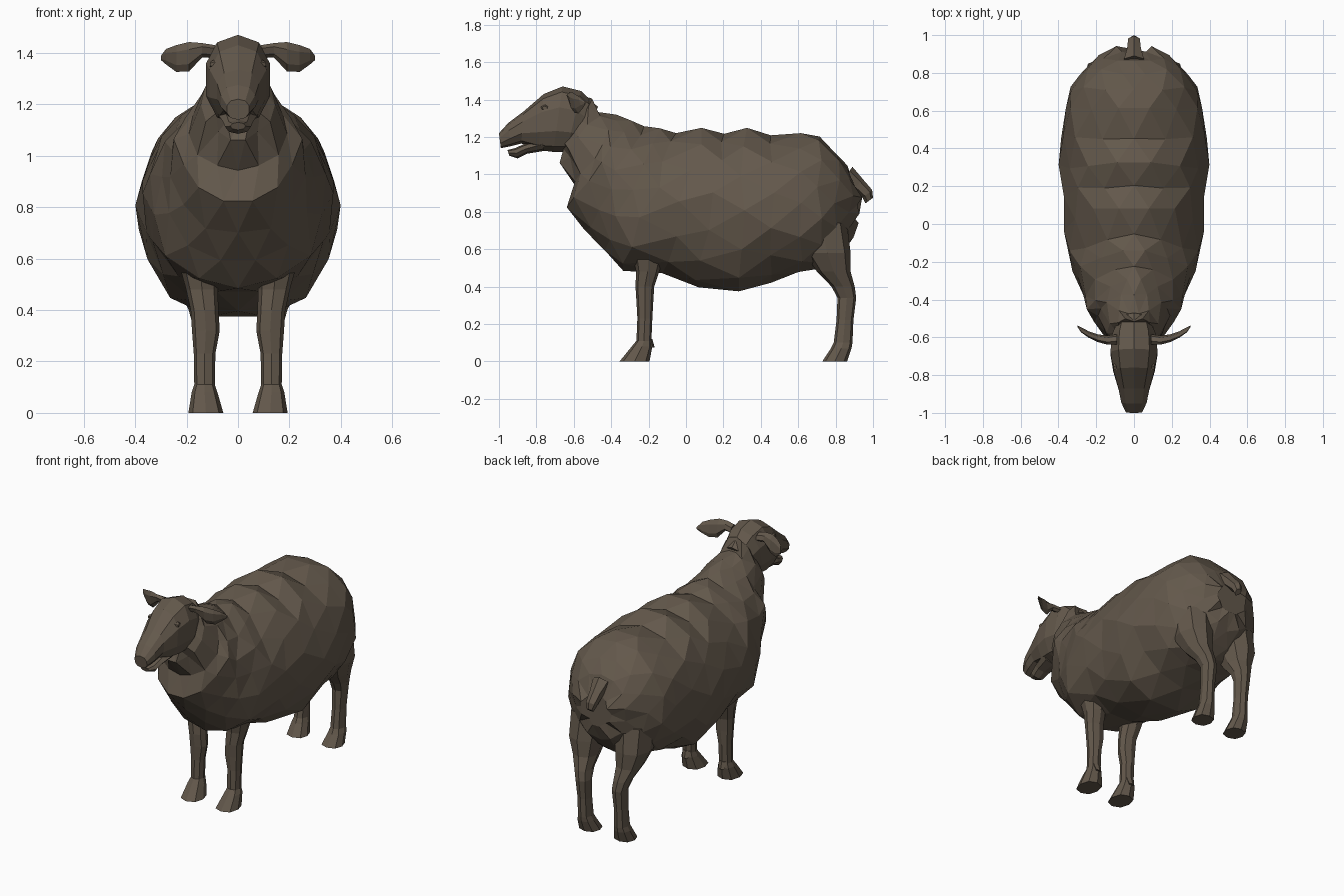
import bpy, bmesh, math, random
from mathutils import Vector as V

random.seed(5)
mat = bpy.data.materials.new("dark brown wool")
mat.diffuse_color = (0.125, 0.098, 0.071, 1)


def loft(name, rings, n, power=2.0, jitter=0.0, mirror=False, start_cap=True):
    """Skin rings of (centre, side vector, up vector[, upper power, lower power]).
    With jitter, rings are staggered into irregular facets, symmetric in x."""
    bm = bmesh.new()
    loops = []
    for i, (c, a, b, *powers) in enumerate(rings):
        c, a, b = V(c), V(a), V(b)
        up, low = powers or (power, power)
        odd = i % 2 if jitter else 0
        offs, loop = {}, []
        for k in range(n):
            t = 2 * math.pi * (k + 0.5 * odd) / n
            s, u = math.sin(t), math.cos(t)
            p = low if u < 0 else up
            s = math.copysign(abs(s) ** (2 / p), s)
            u = math.copysign(abs(u) ** (2 / p), u)
            key = min(k, n - odd - k)
            if key not in offs:
                offs[key] = (random.uniform(-1, 1) * jitter,
                             random.uniform(-1, 1) * jitter * 1.5)
            r, dy = offs[key]
            d = a * s + b * u
            o = d.normalized() * r + V((0, dy, 0))
            if not odd and (k == 0 or 2 * k == n):
                o *= 0.3
            loop.append(bm.verts.new(c + d + o))
        loops.append(loop)
    for i in range(len(loops) - 1):
        p, q = loops[i], loops[i + 1]
        for k in range(n):
            m = (k + 1) % n
            if not jitter:
                bm.faces.new((p[k], p[m], q[m], q[k]))
            elif i % 2 == 0:
                bm.faces.new((p[k], p[m], q[k]))
                bm.faces.new((p[m], q[m], q[k]))
            else:
                bm.faces.new((q[k], q[m], p[k]))
                bm.faces.new((q[m], p[m], p[k]))
    if start_cap:
        bm.faces.new(loops[0])
    bm.faces.new(loops[-1])
    bmesh.ops.recalc_face_normals(bm, faces=bm.faces)
    me = bpy.data.meshes.new(name)
    bm.to_mesh(me)
    bm.free()
    me.materials.append(mat)
    ob = bpy.data.objects.new(name, me)
    bpy.context.collection.objects.link(ob)
    if mirror:
        ob.modifiers.new("mirror", 'MIRROR')
    return ob


def spans(rows):
    """Rows of top y, top z, bottom y, bottom z, half width[, powers]."""
    return [((0, (ty + by) / 2, (tz + bz) / 2), (w, 0, 0),
             (0, (ty - by) / 2, (tz - bz) / 2), *pw) for ty, tz, by, bz, w, *pw in rows]


def posts(rows):
    """Rows of x, y, z, x radius, y radius."""
    return [((x, y, z), (rx, 0, 0), (0, ry, 0)) for x, y, z, rx, ry in rows]


# Woolly neck and trunk: peaked at the withers, fuller at the belly
loft("fleece_body", spans([
    (-0.52, 1.41, -0.65, 1.12, 0.10, 2, 2),
    (-0.45, 1.35, -0.67, 1.05, 0.135, 1.9, 2),
    (-0.38, 1.315, -0.59, 0.94, 0.19, 1.7, 2),
    (-0.29, 1.30, -0.61, 0.83, 0.24, 1.6, 2),
    (-0.23, 1.255, -0.54, 0.70, 0.28, 1.7, 2),
    (-0.15, 1.255, -0.46, 0.58, 0.31, 1.8, 2),
    (-0.05, 1.22, -0.34, 0.485, 0.345, 1.9, 2.05),
    (0.09, 1.26, -0.13, 0.45, 0.36, 2, 2.1),
    (0.20, 1.22, 0.06, 0.395, 0.365, 2, 2.2),
    (0.32, 1.245, 0.27, 0.37, 0.39, 2, 2.3),
    (0.45, 1.21, 0.45, 0.42, 0.39, 2, 2.2),
    (0.60, 1.225, 0.60, 0.47, 0.365, 2, 2.2),
    (0.71, 1.205, 0.73, 0.50, 0.335, 2, 2.1),
    (0.81, 1.14, 0.82, 0.55, 0.28, 2, 2),
    (0.87, 1.05, 0.88, 0.63, 0.20, 2, 2),
    (0.92, 0.93, 0.92, 0.74, 0.10, 2, 2)]), 14, jitter=0.016)

# Head with upper lip, and separate lower jaw for the open mouth
loft("head", spans([
    (-0.47, 1.36, -0.60, 1.13, 0.09),
    (-0.56, 1.445, -0.64, 1.12, 0.122),
    (-0.66, 1.47, -0.71, 1.12, 0.13),
    (-0.76, 1.43, -0.79, 1.13, 0.115),
    (-0.87, 1.335, -0.88, 1.165, 0.085),
    (-0.95, 1.275, -0.94, 1.15, 0.07),
    (-1.0, 1.22, -0.99, 1.14, 0.045)]), 10, 2.3)
loft("lower_jaw", spans([
    (-0.76, 1.20, -0.76, 1.125, 0.08),
    (-0.87, 1.16, -0.85, 1.11, 0.06),
    (-0.915, 1.14, -0.90, 1.085, 0.05),
    (-0.955, 1.13, -0.945, 1.10, 0.03)]), 8)

# Low eye bumps
loft("eye", [((0.09, -0.75, 1.355), (0, 0.03, 0), (0, 0, 0.02)),
             ((0.108, -0.755, 1.355), (0, 0.015, 0), (0, 0, 0.01))], 6, mirror=True)

# Ears sweep outwards and back
loft("ear", [
    ((0.09, -0.61, 1.405), (0, 0.025, 0), (0, -0.01, 0.025)),
    ((0.14, -0.615, 1.41), (0, 0.022, 0), (0, -0.01, 0.028)),
    ((0.19, -0.605, 1.385), (0, 0.018, 0), (0, -0.01, 0.057)),
    ((0.24, -0.585, 1.378), (0, 0.014, 0), (0, -0.01, 0.052)),
    ((0.28, -0.56, 1.385), (0, 0.010, 0), (0, -0.01, 0.030)),
    ((0.30, -0.54, 1.38), (0, 0.004, 0), (0, 0, 0.008))], 6, mirror=True)

# Legs
loft("front_leg", posts([
    (0.15, -0.20, 0.60, 0.085, 0.09),
    (0.14, -0.205, 0.48, 0.062, 0.062),
    (0.13, -0.22, 0.40, 0.054, 0.05),
    (0.125, -0.22, 0.32, 0.054, 0.045),
    (0.13, -0.22, 0.23, 0.042, 0.04),
    (0.13, -0.225, 0.11, 0.04, 0.04),
    (0.13, -0.235, 0.08, 0.05, 0.055),
    (0.125, -0.275, 0.0, 0.068, 0.08)]), 8, 2.4, mirror=True)
loft("hind_leg", posts([
    (0.155, 0.72, 0.74, 0.12, 0.14),
    (0.165, 0.755, 0.58, 0.105, 0.125),
    (0.155, 0.79, 0.48, 0.075, 0.09),
    (0.14, 0.84, 0.40, 0.052, 0.062),
    (0.13, 0.86, 0.34, 0.045, 0.05),
    (0.13, 0.85, 0.22, 0.038, 0.045),
    (0.13, 0.84, 0.10, 0.04, 0.05),
    (0.13, 0.83, 0.07, 0.05, 0.055),
    (0.125, 0.795, 0.0, 0.065, 0.066)]), 8, 2.4, mirror=True)

# Dewclaws behind the front pasterns
loft("dewclaw", posts([(0.13, -0.195, 0.12, 0.03, 0.015),
                       (0.13, -0.18, 0.075, 0.02, 0.012)]), 5, mirror=True)

# Short tail
loft("tail", [
    ((0, 0.86, 1.00), (0.06, 0, 0), (0, 0.03, 0.04)),
    ((0, 0.92, 0.945), (0.042, 0, 0), (0, 0.025, 0.03)),
    ((0, 0.97, 0.895), (0.035, 0, 0), (0, 0.025, 0.022)),
    ((0, 0.98, 0.86), (0.02, 0, 0), (0, 0.02, 0.015))], 6)
